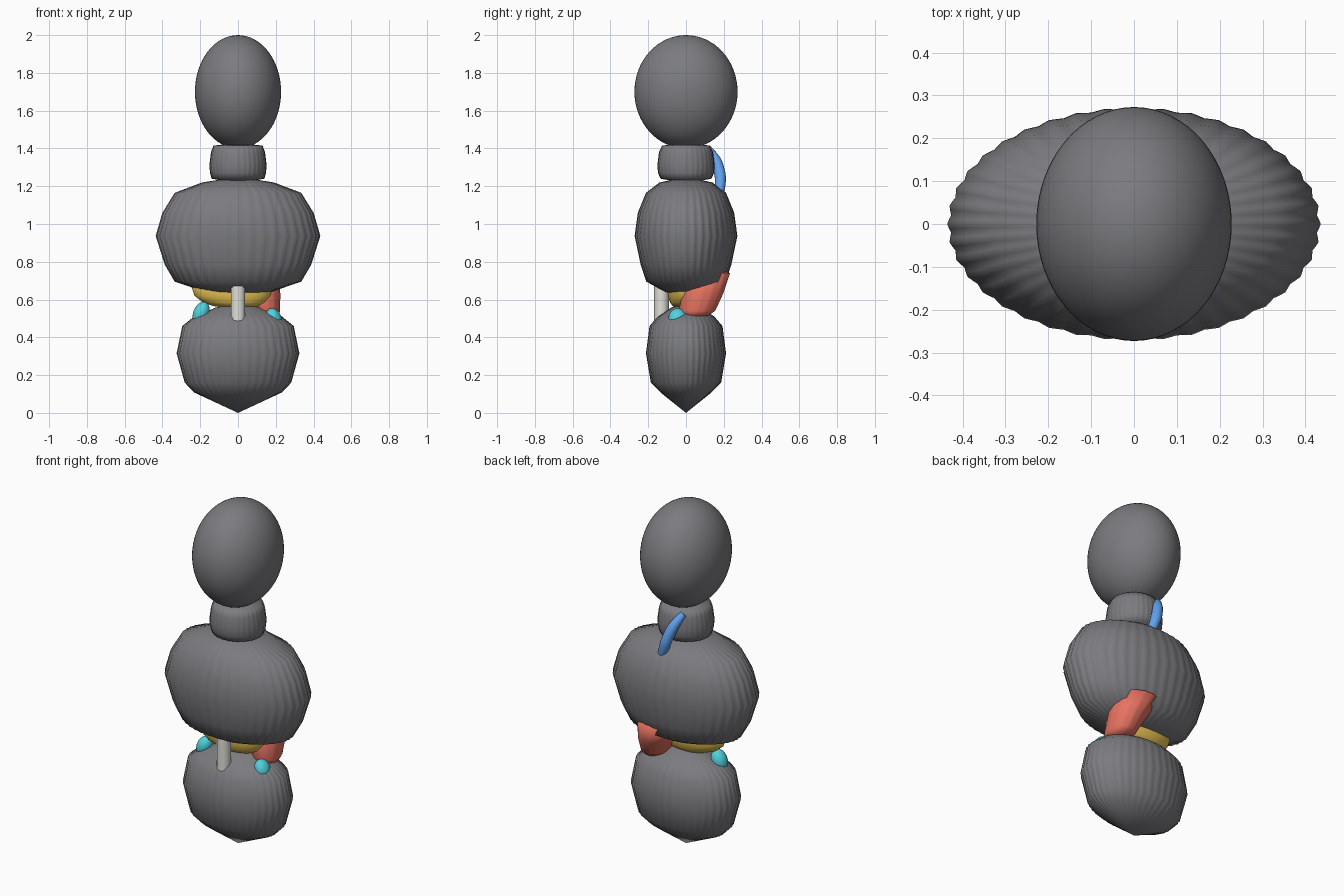
import bpy, bmesh, math
from mathutils import Vector, Matrix

if "Cube" in bpy.data.objects:
    bpy.data.objects.remove(bpy.data.objects["Cube"])

GREY = (0.2, 0.2, 0.215)

def colour(ob, c):
    m = bpy.data.materials.new(ob.name + "_colour")
    m.diffuse_color = (*c, 1)
    m.use_nodes = True
    m.node_tree.nodes["Principled BSDF"].inputs["Base Color"].default_value = m.diffuse_color
    ob.data.materials.append(m)

def finish(name, bm, c):
    bmesh.ops.recalc_face_normals(bm, faces=bm.faces)
    for f in bm.faces:
        f.smooth = True
    me = bpy.data.meshes.new(name)
    bm.to_mesh(me)
    bm.free()
    ob = bpy.data.objects.new(name, me)
    bpy.context.collection.objects.link(ob)
    colour(ob, c)
    return ob

def fan(bm, ring, tip):
    t = bm.verts.new(tip)
    for i in range(len(ring)):
        bm.faces.new((ring[i], ring[(i + 1) % len(ring)], t))

def ribbed_body(name, profile, bottom, top, ribs=40, c=GREY, amp=0.009):
    """Stack of fluted elliptical rings (z, rx, ry, cx, cy), closed to a pole at each end."""
    bm, rings = bmesh.new(), []
    n = ribs * 4
    for z, rx, ry, *off in profile:
        cx, cy = off or (0, 0)
        ring = []
        for i in range(n):
            a = math.tau * i / n
            k = 1 - amp + amp * math.cos(ribs * a)
            ring.append(bm.verts.new((cx + rx * k * math.cos(a), cy + ry * k * math.sin(a), z)))
        rings.append(ring)
    for a, b in zip(rings, rings[1:]):
        for i in range(n):
            j = (i + 1) % n
            bm.faces.new((a[i], a[j], b[j], b[i]))
    for ring, p, z in ((rings[0], profile[0], bottom), (rings[-1], profile[-1], top)):
        fan(bm, ring, (*(p[3:] or (0, 0)), z))
    return finish(name, bm, c)

def ellipsoid(name, loc, radii, c=GREY, tilt=0, seg=48):
    bm = bmesh.new()
    bmesh.ops.create_uvsphere(bm, u_segments=seg, v_segments=seg // 2, radius=1)
    bm.transform(Matrix.Translation(loc) @ Matrix.Rotation(tilt, 4, 'Y') @ Matrix.Diagonal((*radii, 1)))
    return finish(name, bm, c)

# Head, neck, trunk and pelvis shells
ellipsoid("head", (0, 0, 1.70), (0.228, 0.273, 0.30), seg=64)
ribbed_body("neck", [(1.24, 0.14, 0.135), (1.27, 0.148, 0.148), (1.31, 0.152, 0.152),
                     (1.38, 0.143, 0.143), (1.415, 0.13, 0.127)], 1.215, 1.43, 32)
ribbed_body("trunk", [(0.642, 0.18, 0.115), (0.695, 0.335, 0.21), (0.785, 0.388, 0.24),
                      (0.937, 0.436, 0.272), (1.06, 0.40, 0.255), (1.165, 0.335, 0.212),
                      (1.22, 0.19, 0.14)], 0.61, 1.25)
ribbed_body("pelvis", [(0.108, 0.232, 0.135), (0.16, 0.282, 0.186), (0.315, 0.325, 0.212),
                       (0.46, 0.295, 0.193), (0.51, 0.233, 0.15), (0.557, 0.12, 0.08)], 0.0, 0.59)

# Yellow organ across the waist
ribbed_body("waist_organ", [(0.565, 0.12, 0.06, -0.01, -0.01), (0.585, 0.165, 0.075, -0.02, -0.01),
                            (0.62, 0.20, 0.085, -0.03, -0.01), (0.68, 0.22, 0.09, -0.03, -0.01),
                            (0.74, 0.17, 0.07, -0.03, -0.01)], 0.555, 0.76, 12, (0.85, 0.58, 0.09), 0)

# Red organ, widening and leaning backwards as it rises
ribbed_body("side_organ", [(0.515, 0.055, 0.07, 0.16, 0.05), (0.54, 0.075, 0.098, 0.148, 0.058),
                           (0.63, 0.097, 0.11, 0.127, 0.088), (0.74, 0.13, 0.125, 0.085, 0.11)],
            0.505, 0.78, 14, (0.8, 0.17, 0.12))

# Cyan pair at the hips
CYAN = (0.08, 0.64, 0.72)
ellipsoid("left_gland", (-0.195, -0.03, 0.528), (0.042, 0.045, 0.062), CYAN, 0.4, 24)
ellipsoid("right_gland", (0.19, -0.045, 0.50), (0.04, 0.048, 0.056), CYAN, -0.4, 24)

# Pale rod at the front of the waist, open ended inside its neighbours
bm = bmesh.new()
bmesh.ops.create_cone(bm, cap_ends=False, segments=10, radius1=0.04, radius2=0.04, depth=0.36,
                      matrix=Matrix.Translation((0, -0.13, 0.64)))
finish("front_rod", bm, (0.75, 0.74, 0.69))

# Blue bent rod behind the neck
pts = [Vector(p) for p in ((-0.065, 0.115, 1.40), (-0.035, 0.155, 1.35), (-0.01, 0.178, 1.28),
                           (0.01, 0.185, 1.22), (0.033, 0.175, 1.15))]
cu = bpy.data.curves.new("nape_rod", 'CURVE')
cu.dimensions = '3D'
cu.bevel_depth = 0.03
cu.bevel_resolution = 4
cu.use_fill_caps = True
sp = cu.splines.new('NURBS')
sp.points.add(len(pts) - 1)
for p, co, r in zip(sp.points, pts, (0.6, 0.95, 1.0, 1.0, 0.8)):
    p.co = (*co, 1)
    p.radius = r
sp.use_endpoint_u = True
sp.order_u = 3
nape = bpy.data.objects.new("nape_rod", cu)
bpy.context.collection.objects.link(nape)
colour(nape, (0.12, 0.36, 0.85))
